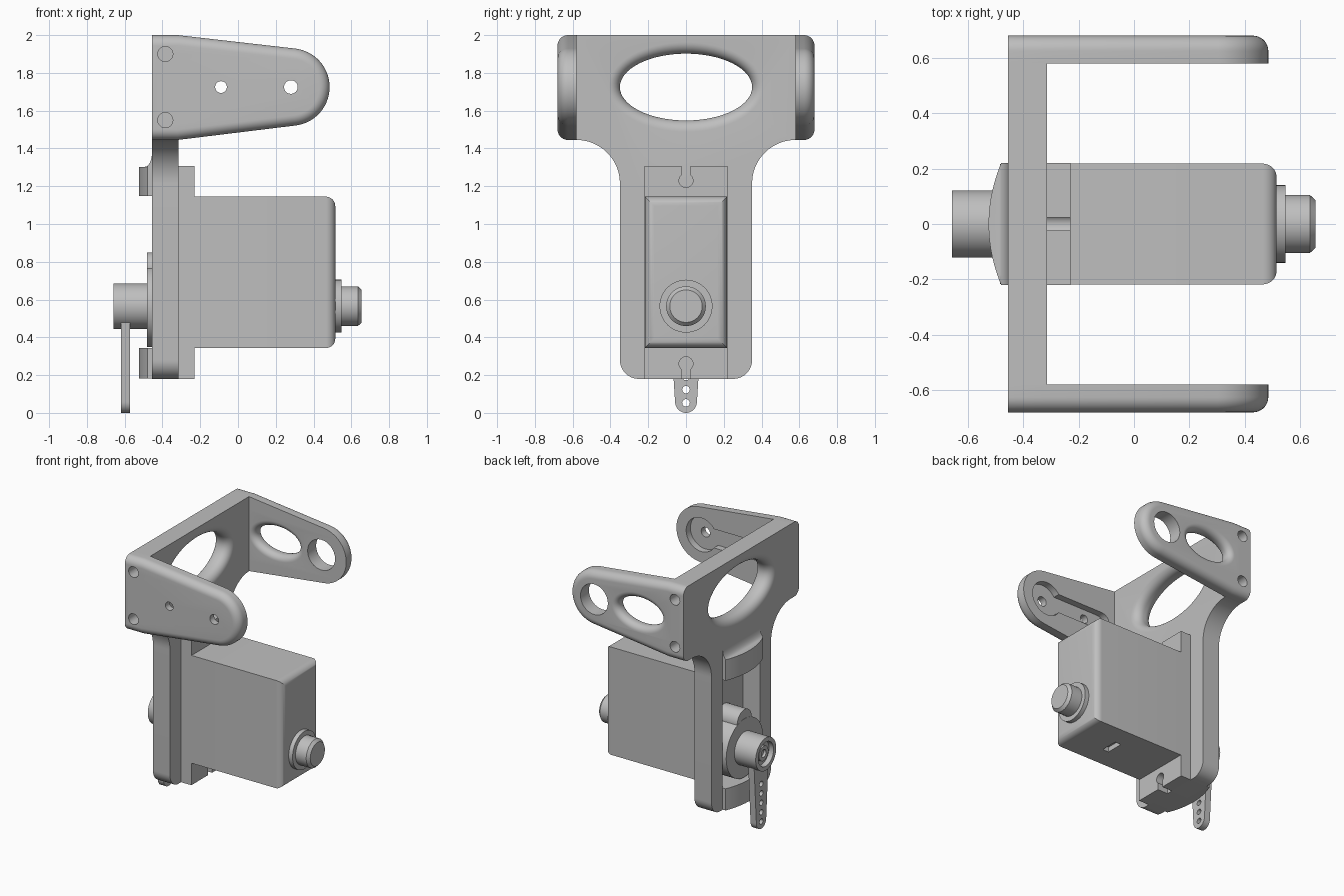
import bpy, bmesh
from math import sin, cos, pi, radians

if "Cube" in bpy.data.objects:
    bpy.data.objects.remove(bpy.data.objects["Cube"])

grey = bpy.data.materials.new("light_grey")
grey.use_nodes = True
grey.diffuse_color = (0.52, 0.52, 0.52, 1)
grey.node_tree.nodes["Principled BSDF"].inputs["Base Color"].default_value = (0.52, 0.52, 0.52, 1)

PLACE = {"x": lambda t, u, v: (t, u, v),
         "y": lambda t, u, v: (u, t, v),
         "z": lambda t, u, v: (u, v, t)}
parts = []


def loft(name, axis, rings):
    """Closed solid through outlines [(position, points)] along an axis."""
    bm = bmesh.new()
    loops = [[bm.verts.new(PLACE[axis](t, u, v)) for u, v in pts] for t, pts in rings]
    n = len(loops[0])
    for a, b in zip(loops, loops[1:]):
        for i in range(n):
            j = (i + 1) % n
            bm.faces.new((a[i], a[j], b[j], b[i]))
    bm.faces.new(loops[0])
    bm.faces.new(loops[-1])
    bmesh.ops.remove_doubles(bm, verts=bm.verts, dist=1e-5)
    bmesh.ops.recalc_face_normals(bm, faces=bm.faces)
    me = bpy.data.meshes.new(name)
    bm.to_mesh(me)
    bm.free()
    me.materials.append(grey)
    ob = bpy.data.objects.new(name, me)
    bpy.context.collection.objects.link(ob)
    parts.append(ob)
    return ob


def prism(name, axis, lo, hi, pts):
    return loft(name, axis, [(lo, pts), (hi, pts)])


def arc(u, v, a, b, start, end, n):
    angles = [radians(start + (end - start) * i / n) for i in range(n + 1)]
    return [(u + a * cos(t), v + b * sin(t)) for t in angles]


def ellipse(u, v, a, b, n=64):
    return arc(u, v, a, b, 0, 360, n)[:-1]


def circle(u, v, r, n=48):
    return ellipse(u, v, r, r, n)


def rect(u0, u1, v0, v1):
    return [(u0, v0), (u1, v0), (u1, v1), (u0, v1)]


def cut(ob, *cutters):
    for c in cutters:
        mod = ob.modifiers.new("cut", "BOOLEAN")
        mod.operation = "DIFFERENCE"
        mod.solver = "EXACT"
        mod.object = c
        bpy.context.view_layer.objects.active = ob
        bpy.ops.object.modifier_apply(modifier=mod.name)
        parts.remove(c)
        bpy.data.objects.remove(c)


def flared_hole(axis, lo, hi, u, v, a, b, r, steps=8):
    """Cutter for an oval hole with rounded rims on both faces."""
    rim = [(-0.02, r)] + [(r * (1 - cos(i * pi / 2 / steps)), r * (1 - sin(i * pi / 2 / steps)))
                          for i in range(steps + 1)]
    sides = [(lo + s, d) for s, d in rim] + [(hi - s, d) for s, d in reversed(rim)]
    return loft("cutter", axis, [(t, ellipse(u, v, a + d, b + d)) for t, d in sides])


def hole(axis, lo, hi, u, v, r):
    return prism("cutter", axis, lo, hi, circle(u, v, r, 32))


BACK, FRONT = -0.455, -0.315   # faces of the mounting plate
SHAFT_Z = 0.565
ARM_Z = 1.725

# Mounting plate: wide head, narrow rounded tail, oval hole and motor window
half = [(0.58, 2.0)] + arc(0.58, 1.215, 0.23, 0.23, 90, 180, 16) + arc(0.25, 0.28, 0.1, 0.1, 0, -90, 10)
plate = prism("mounting_plate", "x", BACK, FRONT, half + [(-y, z) for y, z in reversed(half)])
cut(plate, flared_hole("x", BACK, FRONT, 0, ARM_Z, 0.35, 0.177, 0.06),
    prism("cutter", "x", -0.6, -0.2, rect(-0.219, 0.219, 0.343, 1.147)))


# Side arms with rounded outer edges
def arm_outline(d):
    return ([(BACK, 1.445 + d), (-0.32, 1.445 + d)]
            + arc(0.28, ARM_Z, 0.205 - d, 0.205 - d, -83, 83, 28)
            + [(-0.32, 2 - d), (BACK, 2 - d)])


def side_arm(name, side):
    r = 0.055
    rings = [(side * 0.58, arm_outline(0))]
    for i in range(9):
        a = i * pi / 16
        rings.append((side * (0.68 - r + r * sin(a)), arm_outline(r * (1 - cos(a)))))
    arm = loft(name, "y", rings)
    for z in (1.55, 1.9):
        cut(arm, hole("y", side * 0.5, side * 0.75, -0.385, z, 0.04))
    return arm


front_arm = side_arm("front_arm", -1)
back_arm = side_arm("back_arm", 1)

# Front arm: lever-shaped recess on the inside and two screw holes
cut(front_arm,
    prism("cutter", "y", -0.63, -0.5, circle(0.28, ARM_Z, 0.125)),
    prism("cutter", "y", -0.63, -0.5, arc(0.2, ARM_Z, 0.07, 0.07, -90, 90, 12)
          + arc(-0.2, ARM_Z, 0.07, 0.07, 90, 270, 16)),
    hole("y", -0.75, -0.5, -0.09, ARM_Z, 0.031),
    hole("y", -0.75, -0.5, 0.28, ARM_Z, 0.036))

# Back arm: rounded oval hole and bearing hole
cut(back_arm, flared_hole("y", 0.58, 0.68, -0.09, ARM_Z, 0.18, 0.1, 0.045),
    hole("y", 0.5, 0.75, 0.28, ARM_Z, 0.113))


# Curved pads on the back of the plate, the upper one blending into it
def pad(limit):
    pts = [(-0.44, -0.22)]
    for i in range(25):
        y = -0.22 + 0.44 * i / 24
        bulge = 0.025 + 0.045 * (1 - (y / 0.22) ** 2)
        pts.append((BACK - min(bulge, limit), y))
    return pts + [(-0.44, 0.22)]


prism("lower_pad", "z", 0.182, 0.343, pad(1))
blend = [(1.303 + 0.08 * (1 - cos(i * pi / 16)), pad(0.037 * (1 - sin(i * pi / 16)))) for i in range(9)]
loft("upper_pad", "z", [(1.147, pad(1)), (1.303, pad(1))] + blend)


# Motor case with a rounded end and a cable slot underneath
def case_outline(d):
    return rect(d - 0.218, 0.218 - d, 0.343 + d, 1.145 - d)


case = loft("motor_case", "x", [(FRONT, case_outline(0))]
            + [(0.465 + 0.05 * sin(i * pi / 16), case_outline(0.05 * (1 - cos(i * pi / 16))))
               for i in range(9)])
cut(case, prism("cutter", "z", 0.3, 0.38, rect(0.17, 0.22, -0.065, 0.065)))

# Motor flange with slotted screw holes
flange = prism("motor_flange", "x", FRONT, -0.23, rect(-0.22, 0.22, 0.18, 1.307))
for z, edge in ((1.23, 1.35), (0.26, 0.14)):
    cut(flange, hole("x", -0.4, -0.2, 0, z, 0.037),
        prism("cutter", "x", -0.4, -0.2, rect(-0.023, 0.023, min(z, edge), max(z, edge))))

# Bearing pin on the closed end of the motor
prism("pin_collar", "x", 0.5, 0.547, circle(0, SHAFT_Z, 0.14))
loft("bearing_pin", "x", [(0.54, circle(0, SHAFT_Z, 0.105)), (0.635, circle(0, SHAFT_Z, 0.105)),
                          (0.655, circle(0, SHAFT_Z, 0.086))])

# Gear housing showing through the plate window
prism("gear_housing", "x", -0.483, -0.31, circle(0, SHAFT_Z, 0.217, 64))
prism("small_gear_housing", "x", -0.481, -0.31, circle(0, 0.765, 0.085))

# Output hub with recessed end and screw
hub = prism("output_hub", "x", -0.658, -0.48, circle(0, SHAFT_Z, 0.121))
cut(hub, hole("x", -0.7, -0.62, 0, SHAFT_Z, 0.09))
screw = prism("hub_screw", "x", -0.64, -0.6, circle(0, SHAFT_Z, 0.055))
cut(screw, hole("x", -0.7, -0.615, 0, SHAFT_Z, 0.028))

# Hanging lever with a row of holes
lever = prism("lever", "x", -0.62, -0.572,
              arc(0, 0.06, 0.058, 0.06, 180, 360, 20) + [(0.085, 0.49), (-0.085, 0.49)])
for i in range(5):
    cut(lever, hole("x", -0.7, -0.5, 0, 0.053 + 0.07 * i, 0.02))

# Smooth shading with sharp edges kept
bpy.ops.object.select_all(action="DESELECT")
for ob in parts:
    ob.select_set(True)
bpy.context.view_layer.objects.active = parts[0]
bpy.ops.object.shade_smooth_by_angle(angle=radians(30))
